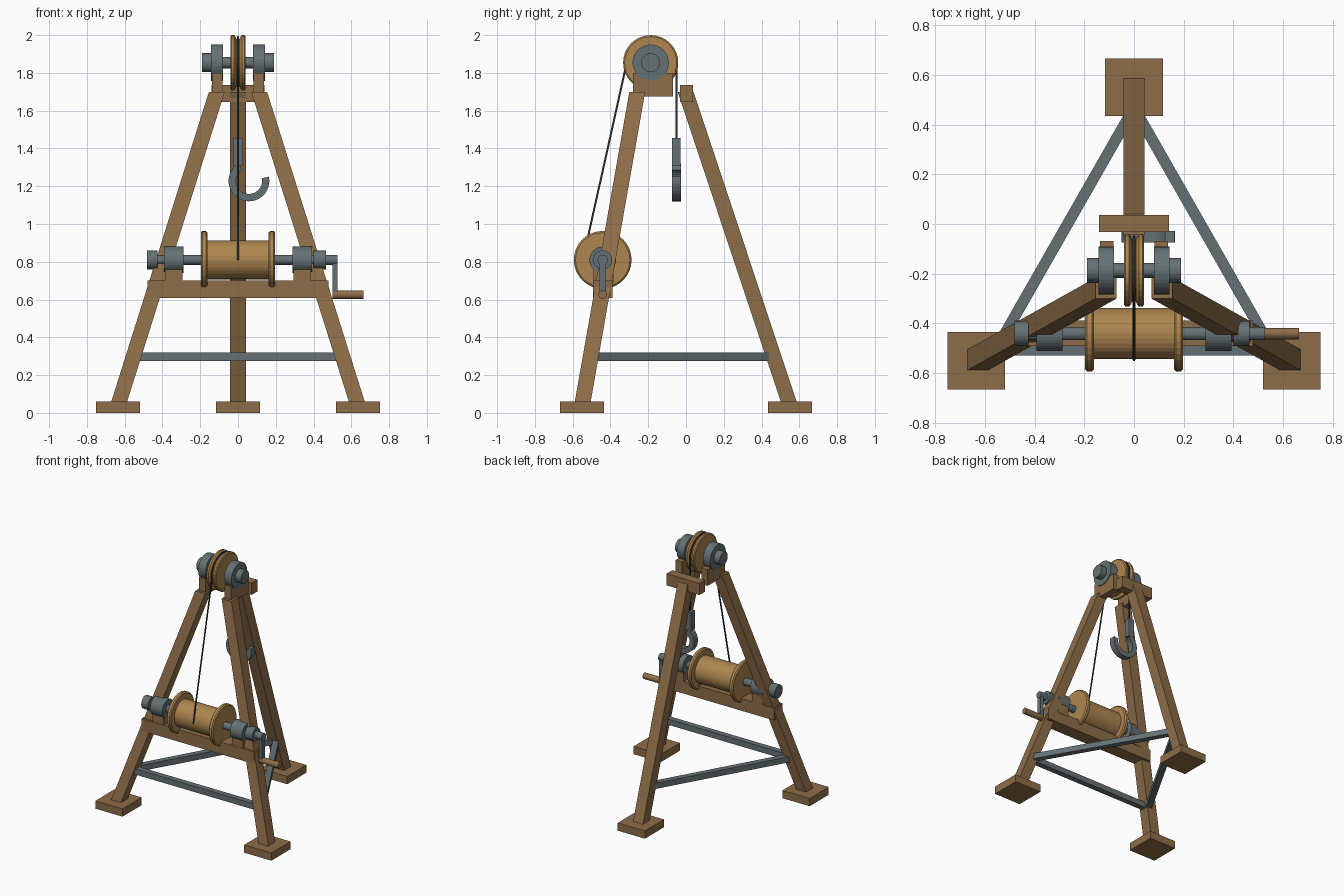
import bpy, bmesh
from math import sin, cos, pi, radians
from mathutils import Vector

if "Cube" in bpy.data.objects:
    bpy.data.objects.remove(bpy.data.objects["Cube"])


def material(name, rgb):
    m = bpy.data.materials.new(name)
    m.diffuse_color = (*rgb, 1)
    m.use_nodes = True
    m.node_tree.nodes["Principled BSDF"].inputs["Base Color"].default_value = m.diffuse_color
    return m


WOOD = material("timber", (0.27, 0.155, 0.066))
TURNED = material("turned_wood", (0.42, 0.24, 0.08))
METAL = material("metal", (0.13, 0.165, 0.175))
ROPE = material("rope", (0.03, 0.035, 0.035))


def finish(name, bm, mat):
    bmesh.ops.recalc_face_normals(bm, faces=bm.faces)
    me = bpy.data.meshes.new(name)
    bm.to_mesh(me)
    bm.free()
    me.materials.append(mat)
    ob = bpy.data.objects.new(name, me)
    bpy.context.collection.objects.link(ob)
    return ob


def loft(name, rings, mat):
    """Skin a list of point rings and cap both ends."""
    bm = bmesh.new()
    vs = [[bm.verts.new(p) for p in ring] for ring in rings]
    n = len(vs[0])
    for a, b in zip(vs, vs[1:]):
        for i in range(n):
            j = (i + 1) % n
            bm.faces.new((a[i], a[j], b[j], b[i]))
    bm.faces.new(vs[0])
    bm.faces.new(vs[-1])
    return finish(name, bm, mat)


CORNERS = [(-1, -1), (1, -1), (1, 1), (-1, 1)]


def box(name, x, y, z, mat):
    return loft(name, [[(x[(i + 1) // 2], y[(j + 1) // 2], h) for i, j in CORNERS] for h in z], mat)


def leg(name, foot, top, half=0.042):
    # leaning post cut level at both ends
    loft(name, [[(p[0] + i * half, p[1] + j * half, p[2]) for i, j in CORNERS] for p in (foot, top)], WOOD)


def brace(name, a, b, half=0.022):
    a, b = Vector(a), Vector(b)
    side = (b - a).cross(Vector((0, 0, 1))).normalized() * half
    up = Vector((0, 0, half))
    loft(name, [[p + side * i + up * j for i, j in CORNERS] for p in (a, b)], METAL)


def lathe(name, profile, y, z, mat, n=32):
    # profile of (x, radius) turned about an axle along x
    loft(name, [[(x, y + r * cos(2 * pi * k / n), z + r * sin(2 * pi * k / n)) for k in range(n)]
                for x, r in profile], mat)


def rod(name, x0, x1, r, y, z, mat=METAL):
    lathe(name, [(x0, r), (x1, r)], y, z, mat)


# feet, legs and braces
HX, FY = 0.635, 0.55
for s, side in ((-1, "left"), (1, "right")):
    box(f"{side}_foot", (s * HX - 0.116, s * HX + 0.116), (-0.666, -0.434), (0, 0.06), WOOD)
    leg(f"{side}_front_leg", (s * HX, -FY, 0.04), (s * 0.112, -0.258, 1.70))
    brace(f"{side}_brace", (s * 0.557, -0.507, 0.298), (0, 0.468, 0.298))
box("back_foot", (-0.116, 0.116), (0.434, 0.666), (0, 0.06), WOOD)
leg("back_leg", (0, FY, 0.04), (0, -0.002, 1.70))
brace("front_brace", (-0.557, -0.507, 0.298), (0.557, -0.507, 0.298))

# head block and windlass beam
box("head_block", (-0.14, 0.14), (-0.033, 0.037), (1.645, 1.735), WOOD)
box("windlass_beam", (-0.48, 0.48), (-0.492, -0.388), (0.607, 0.70), WOOD)

# pulley on its axle
PY, PZ = -0.187, 1.854
half = [(0.04, 0.05), (0.04, 0.138), (0.034, 0.146), (0.02, 0.146), (0.014, 0.138), (0.008, 0.126)]
lathe("pulley_wheel", [(-x, r) for x, r in half] + half[::-1], PY, PZ, TURNED)
rod("pulley_axle", -0.185, 0.185, 0.03, PY, PZ)

# windlass drum with rounded flanges on its shaft
WY, WZ = -0.441, 0.81
half = [(0.197, 0.05), (0.197, 0.144), (0.189, 0.153), (0.17, 0.153), (0.162, 0.144), (0.162, 0.103)]
lathe("windlass_drum", [(-x, r) for x, r in half] + half[::-1], WY, WZ, TURNED)
rod("windlass_shaft", -0.46, 0.528, 0.027, WY, WZ)

# bearings, collars and wooden supports on both sides
for s, side in ((-1, "left"), (1, "right")):
    rod(f"{side}_pulley_bearing", s * 0.08, s * 0.142, 0.096, PY, PZ)
    rod(f"{side}_pulley_cap", s * 0.14, s * 0.19, 0.05, PY, PZ)
    xs = sorted((s * 0.083, s * 0.137))
    box(f"{side}_pulley_cheek", xs, (-0.28, -0.068), (1.675, 1.80), WOOD)
    rod(f"{side}_shaft_bearing", s * 0.288, s * 0.392, 0.07, WY, WZ)
    xs = (s * 0.34 - 0.047, s * 0.34 + 0.047)
    box(f"{side}_shaft_support", xs, (-0.49, -0.385), (0.69, 0.775), WOOD)
rod("left_shaft_collar", -0.482, -0.425, 0.05, WY, WZ)
rod("right_shaft_collar", 0.40, 0.465, 0.05, WY, WZ)

# crank
box("crank_arm", (0.50, 0.526), (WY - 0.018, WY + 0.018), (0.61, 0.825), METAL)
rod("crank_handle", 0.50, 0.664, 0.023, WY, 0.626, WOOD)

# rope: drum, over the pulley, down to the hook
R = 0.136
pts = [(0, -0.546, 0.81)]
pts += [(0, PY + R * cos(a), PZ + R * sin(a)) for a in (radians(192 - 12 * k) for k in range(17))]
pts += [(0, PY + R, 1.42)]
cu = bpy.data.curves.new("rope", 'CURVE')
cu.dimensions = '3D'
cu.bevel_depth = 0.006
cu.bevel_resolution = 1
cu.use_fill_caps = True
sp = cu.splines.new('POLY')
sp.points.add(len(pts) - 1)
for p, co in zip(sp.points, pts):
    p.co = (*co, 1)
cu.materials.append(ROPE)
bpy.context.collection.objects.link(bpy.data.objects.new("rope", cu))

# hook shank and flat curved hook
HY = PY + R
box("hook_shank", (-0.023, 0.023), (HY - 0.023, HY + 0.023), (1.31, 1.455), METAL)
rings = []
for k in range(25):
    a = radians(12 - 250 * k / 24)
    rings.append([(0.058 + (0.0885 + 0.0195 * i) * cos(a), HY + 0.0235 * j, 1.228 + (0.0885 + 0.0195 * i) * sin(a))
                  for i, j in CORNERS])
loft("hook", rings, METAL)
